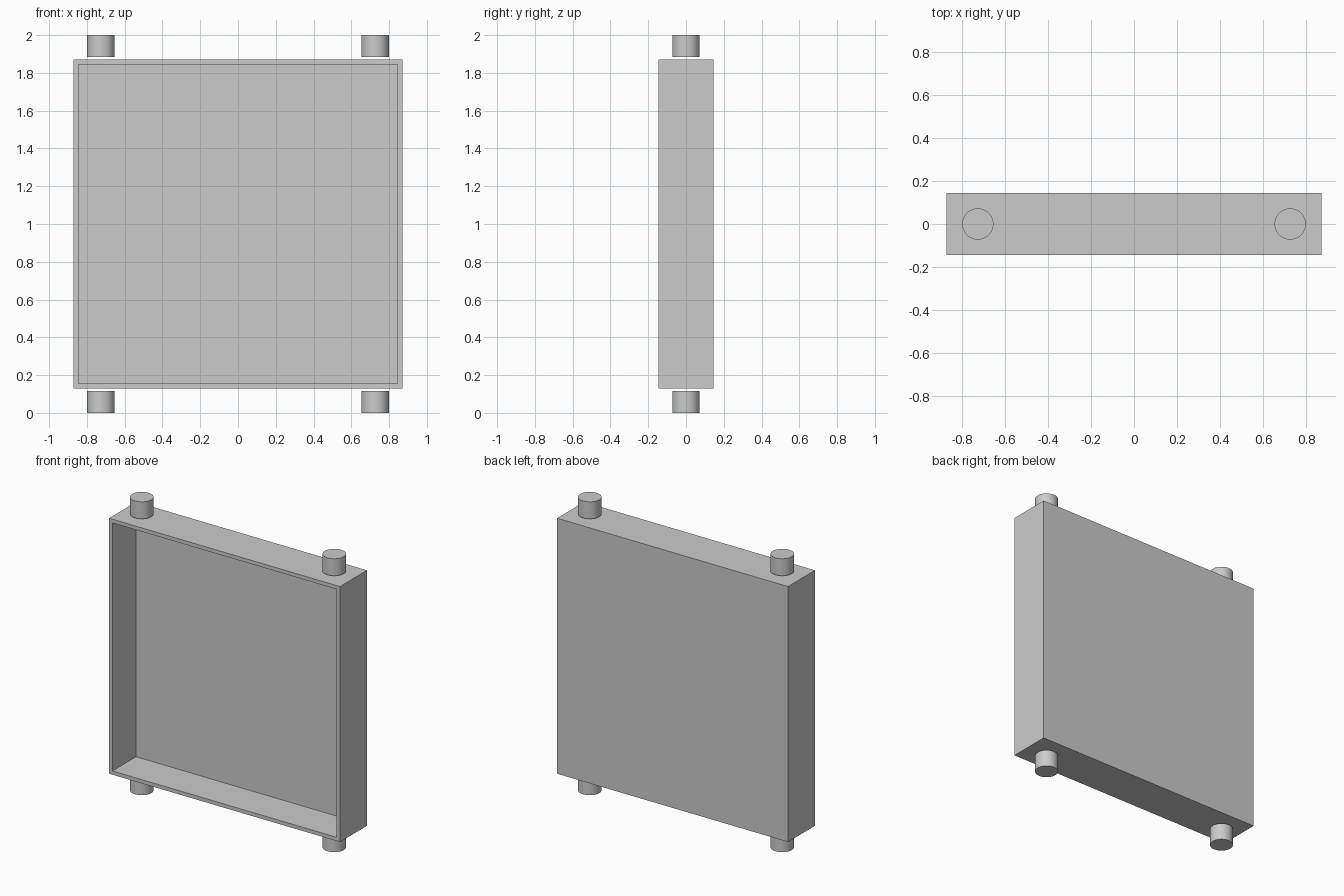
import bpy
import bmesh
import math
from mathutils import Vector

if "Cube" in bpy.data.objects:
    bpy.data.objects.remove(bpy.data.objects["Cube"])

WIDTH, DEPTH, HEIGHT = 1.742, 0.29, 1.742
WALL = 0.036
PEG_X, PEG_R, PEG_H = 0.726, 0.0726, 0.116


def make_tray():
    bm = bmesh.new()
    bmesh.ops.create_cube(bm, size=1)
    bmesh.ops.scale(bm, vec=(WIDTH, DEPTH, HEIGHT), verts=bm.verts)
    bm.normal_update()
    # Recess in the front face, leaving a thin rim and a thin back panel
    front = min(bm.faces, key=lambda f: f.calc_center_median().y)
    bmesh.ops.inset_region(bm, faces=[front], thickness=WALL)
    floor = bmesh.ops.extrude_discrete_faces(bm, faces=[front])["faces"][0]
    bmesh.ops.translate(bm, vec=Vector((0, DEPTH - WALL, 0)), verts=floor.verts)
    bmesh.ops.recalc_face_normals(bm, faces=bm.faces)
    mesh = bpy.data.meshes.new("tray")
    bm.to_mesh(mesh)
    bm.free()
    tray = bpy.data.objects.new("tray", mesh)
    tray.location.z = 1
    bpy.context.collection.objects.link(tray)


def make_peg(name, x, z):
    bpy.ops.mesh.primitive_cylinder_add(vertices=48, radius=PEG_R, depth=PEG_H,
                                        location=(x, 0, z))
    bpy.context.object.name = name
    bpy.ops.object.shade_smooth_by_angle(angle=math.radians(30))


# Shallow open-fronted tray
make_tray()

# Four pegs, separated from the tray by a small gap
for side, x in (("left", -PEG_X), ("right", PEG_X)):
    make_peg(f"bottom_{side}_peg", x, PEG_H / 2)
    make_peg(f"top_{side}_peg", x, 2 - PEG_H / 2)
